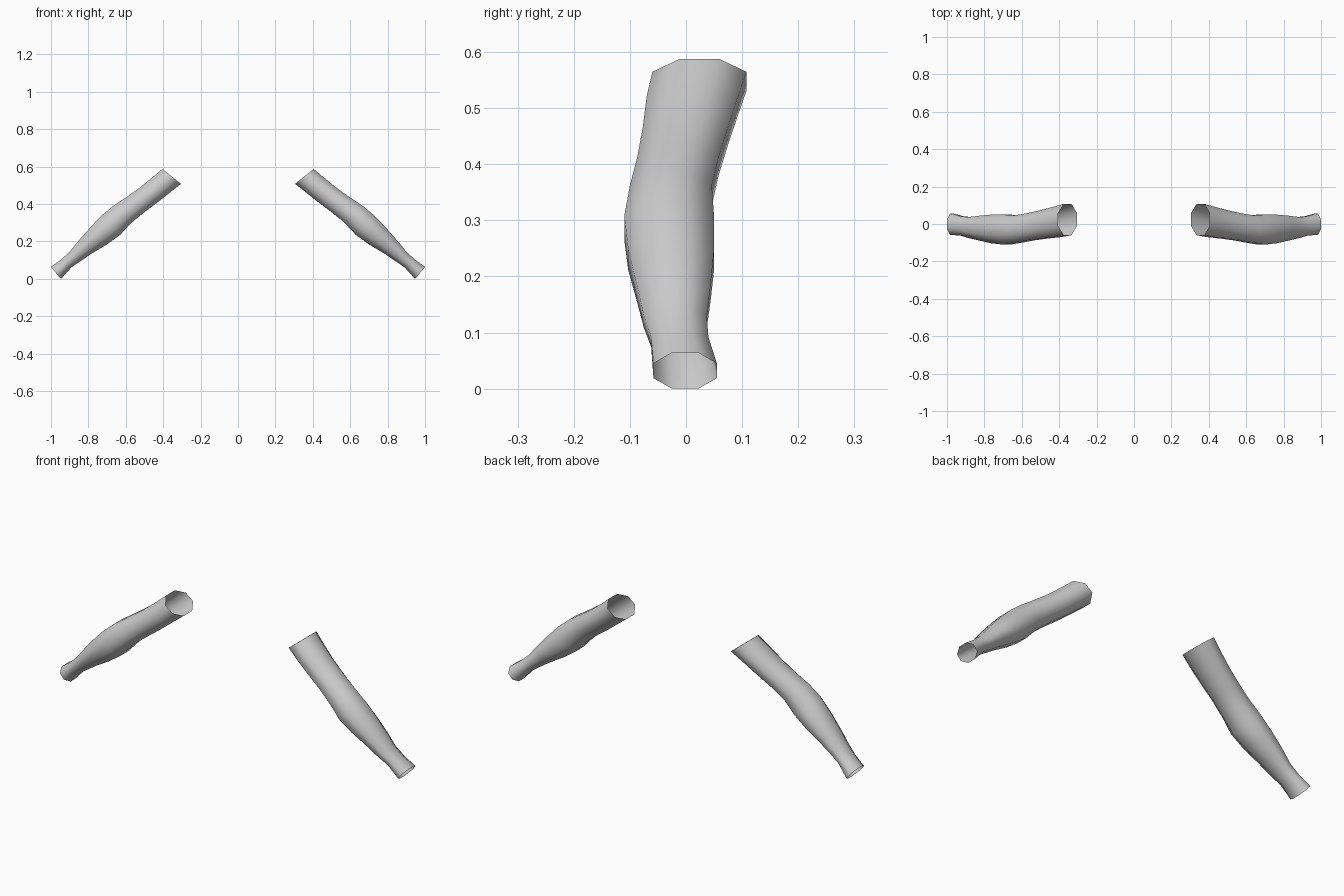
import bpy, bmesh
from math import sin, cos, pi
from mathutils import Vector

cube = bpy.data.objects.get("Cube")
if cube:
    bpy.data.objects.remove(cube, do_unlink=True)

grey = bpy.data.materials.new("plain grey")
grey.use_nodes = True
color = (0.6, 0.6, 0.6, 1)
grey.diffuse_color = color
grey.node_tree.nodes["Principled BSDF"].inputs["Base Color"].default_value = color

# Sleeve sections, shoulder to cuff: upper x, z, lower x, z, front y, back y
SECTIONS = [
    (.405, .588, .305, .508, -.06, .108),
    (.455, .545, .36, .465, -.07, .093),
    (.525, .488, .425, .413, -.077, .075),
    (.60, .435, .50, .357, -.087, .058),
    (.67, .388, .57, .300, -.10, .046),
    (.73, .338, .63, .235, -.11, .05),
    (.79, .275, .70, .185, -.103, .05),
    (.85, .207, .78, .137, -.088, .044),
    (.90, .145, .845, .093, -.075, .037),
    (.945, .104, .89, .062, -.062, .04),
    (1.0, .064, .947, 0, -.058, .055),
]
SIDES = 8


def sleeve(name, side):
    """Open eight-sided tube lofted through the sections."""
    bm = bmesh.new()
    rings = []
    for ux, uz, lx, lz, front, back in SECTIONS:
        upper = Vector((side * ux, 0, uz))
        lower = Vector((side * lx, 0, lz))
        mid = (upper + lower) / 2 + Vector((0, (front + back) / 2, 0))
        across = (upper - lower) / 2 / cos(pi / SIDES)
        depth = Vector((0, (back - front) / 2 / cos(pi / SIDES), 0))
        angles = [2 * pi * (i + 0.5) / SIDES for i in range(SIDES)]
        rings.append([bm.verts.new(mid + across * sin(a) + depth * cos(a)) for a in angles])
    for a, b in zip(rings, rings[1:]):
        for i in range(SIDES):
            j = (i + 1) % SIDES
            bm.faces.new((a[i], a[j], b[j], b[i])).smooth = True
    bmesh.ops.recalc_face_normals(bm, faces=bm.faces)
    mesh = bpy.data.meshes.new(name)
    bm.to_mesh(mesh)
    bm.free()
    mesh.materials.append(grey)
    bpy.context.collection.objects.link(bpy.data.objects.new(name, mesh))


# Matching pair
sleeve("left_sleeve", 1)
sleeve("right_sleeve", -1)
